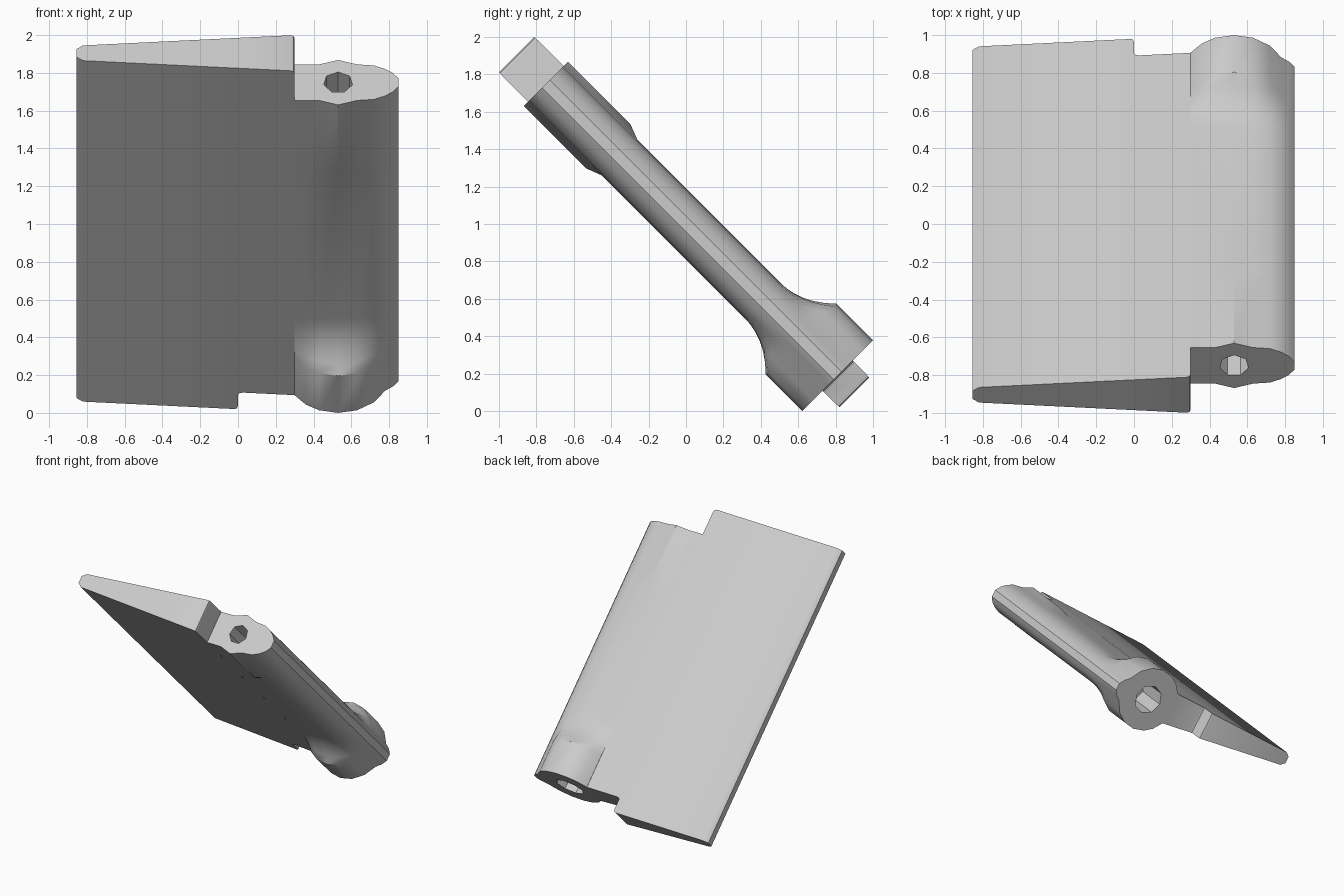
import bpy, bmesh, math
from mathutils import Matrix

cube = bpy.data.objects.get("Cube")
if cube:
    bpy.data.objects.remove(cube, do_unlink=True)

grey = bpy.data.materials.new("light_grey")
grey.use_nodes = True
colour = (0.6, 0.6, 0.6, 1)
grey.diffuse_color = colour
grey.node_tree.nodes["Principled BSDF"].inputs["Base Color"].default_value = colour

# The hinge is laid out flat (length on y, thickness on z), then tilted by 45 degrees
TILT = Matrix.Translation((0, 0, 1)) @ Matrix.Rotation(math.radians(-45), 4, 'X')
AXIS_X = 0.53


def finish(bm, name):
    bmesh.ops.recalc_face_normals(bm, faces=bm.faces)
    mesh = bpy.data.meshes.new(name)
    bm.to_mesh(mesh)
    bm.free()
    mesh.materials.append(grey)
    obj = bpy.data.objects.new(name, mesh)
    bpy.context.collection.objects.link(obj)
    obj.matrix_world = TILT
    return obj


def activate(obj):
    bpy.ops.object.select_all(action='DESELECT')
    obj.select_set(True)
    bpy.context.view_layer.objects.active = obj


def smooth(obj):
    activate(obj)
    bpy.ops.object.shade_smooth_by_angle(angle=math.radians(35))


def loft(rings, name):
    bm = bmesh.new()
    loops = [[bm.verts.new(p) for p in ring] for ring in rings]
    count = len(loops[0])
    for low, high in zip(loops, loops[1:]):
        for i in range(count):
            j = (i + 1) % count
            bm.faces.new((low[i], low[j], high[j], high[i]))
    bm.faces.new(loops[0])
    bm.faces.new(loops[-1])
    return finish(bm, name)


# Tapered leaf: columns of x, top end and bottom end, thickening towards the barrel
TOP, BOTTOM, STEP = -1.28, 1.273, 1.147
columns = [(-0.855, TOP, BOTTOM), (-0.82, TOP, BOTTOM), (-0.02, TOP, BOTTOM),
           (-0.006, TOP, 1.267), (0, TOP, 1.25), (0, TOP, 1.165),
           (0.008, TOP, 1.152), (0.025, TOP, STEP), (0.28, TOP, STEP),
           (0.294, -1.274, STEP), (0.3, -1.255, STEP)]
rings = []
for x, start, end in columns:
    h = 0.03 if x < -0.83 else 0.057 + 0.069 * (x + 0.82)
    rings.append([(x, start, h), (x, end, h), (x, end, -h), (x, start, -h)])
leaf = loft(rings, "leaf_plate")
smooth(leaf)

# Hinge body: a slab with a rounded outer edge, swelling into a barrel at each end
slab = [(0.3, 0.134), (0.36, 0.134), (0.43, 0.134), (0.53, 0.134), (0.63, 0.134),
        (0.72, 0.127), (0.78, 0.1), (0.82, 0.07), (0.85, 0.03)]


def section(y, radius, blend):
    upper = []
    for x, h in slab:
        circle = math.sqrt(max(0, radius ** 2 - (x - AXIS_X) ** 2))
        upper.append((x, y, h + blend * max(0, circle - h)))
    return upper + [(x, y, -z) for x, y, z in reversed(upper)]


stations = [(-1.06, 0.168, 1), (-0.59, 0.168, 1), (-0.5, 0.168, 0)]
for i in range(7):
    t = i / 6
    stations.append((0.57 + 0.3 * t, 0.267, t ** 2.2))
stations.append((STEP, 0.267, 1))
barrel = loft([section(*s) for s in stations], "hinge_barrel")


# Pin holes sunk into both ends
def bore(obj, y, radius, depth, sides):
    bm = bmesh.new()
    place = Matrix.Translation((AXIS_X, y, 0)) @ Matrix.Rotation(math.pi / 2, 4, 'X')
    bmesh.ops.create_cone(bm, cap_ends=True, segments=sides, radius1=radius,
                          radius2=radius, depth=depth * 2, matrix=place)
    cutter = finish(bm, "hole_cutter")
    cutter.hide_render = True
    cut = obj.modifiers.new("hole", 'BOOLEAN')
    cut.operation = 'DIFFERENCE'
    cut.solver = 'EXACT'
    cut.object = cutter
    activate(obj)
    bpy.ops.object.modifier_apply(modifier=cut.name)
    bpy.data.objects.remove(cutter, do_unlink=True)


bore(barrel, -1.06, 0.078, 0.45, 7)
bore(barrel, STEP, 0.12, 0.3, 8)
smooth(barrel)
